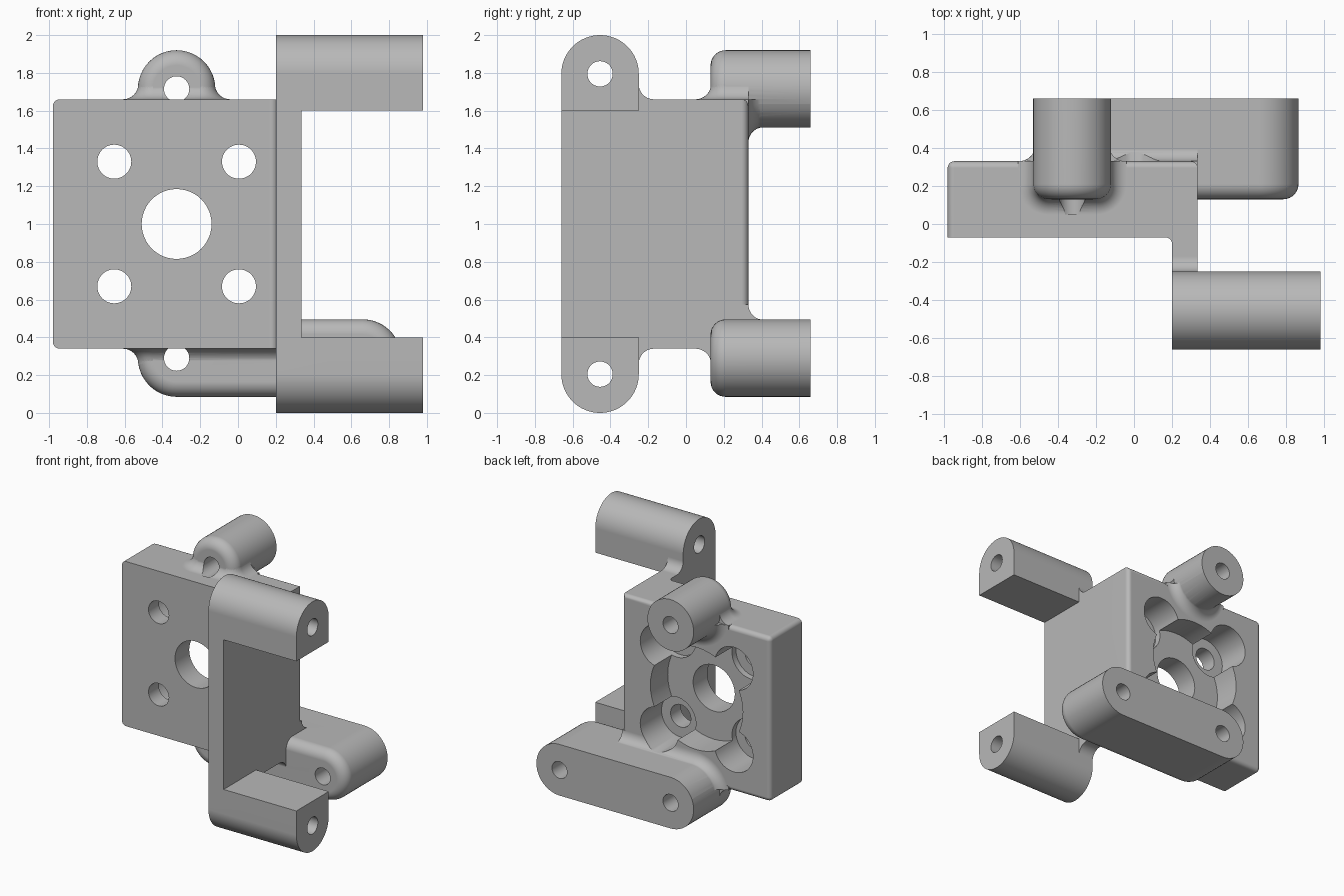
import bpy, bmesh
from math import sin, cos, pi, radians

if "Cube" in bpy.data.objects:
    bpy.data.objects.remove(bpy.data.objects["Cube"])

grey = bpy.data.materials.new("plain grey")
grey.use_nodes = True
color = (0.48, 0.48, 0.48, 1)
grey.diffuse_color = color
grey.node_tree.nodes["Principled BSDF"].inputs["Base Color"].default_value = color

CX = -0.325            # axis of the bores and the upper boss
R, HOLE, FIL = 0.205, 0.067, 0.08
BACK, LOW, HIGH, SIDE = 0.33, 0.34, 1.66, 0.335


def finish(name, bm):
    bmesh.ops.remove_doubles(bm, verts=bm.verts, dist=1e-5)
    bmesh.ops.recalc_face_normals(bm, faces=bm.faces)
    mesh = bpy.data.meshes.new(name)
    bm.to_mesh(mesh)
    bm.free()
    mesh.materials.append(grey)
    ob = bpy.data.objects.new(name, mesh)
    bpy.context.collection.objects.link(ob)
    return ob


def loft(name, rings):
    """Closed solid through rings of equal point count."""
    bm = bmesh.new()
    loops = [[bm.verts.new(p) for p in ring] for ring in rings]
    n = len(loops[0])
    for a, b in zip(loops, loops[1:]):
        for i in range(n):
            j = (i + 1) % n
            bm.faces.new((a[i], a[j], b[j], b[i]))
    bm.faces.new(loops[0])
    bm.faces.new(loops[-1])
    return finish(name, bm)


def prism(name, pts, axis, a, b):
    place = {"x": lambda u, v, w: (w, u, v),
             "y": lambda u, v, w: (u, w, v),
             "z": lambda u, v, w: (u, v, w)}[axis]
    return loft(name, [[place(u, v, w) for u, v in pts] for w in (a, b)])


def arc(u, v, r, a0, a1, n=24):
    return [(u + r * cos(radians(a0 + (a1 - a0) * i / n)),
             v + r * sin(radians(a0 + (a1 - a0) * i / n))) for i in range(n + 1)]


def rod(name, u, v, r, axis, a, b):
    return prism(name, arc(u, v, r, 0, 360, 48)[:-1], axis, a, b)


def box(name, x, y, z):
    return prism(name, [(x[0], y[0]), (x[1], y[0]), (x[1], y[1]), (x[0], y[1])], "z", *z)


def combine(target, other, op):
    mod = target.modifiers.new(op, "BOOLEAN")
    mod.operation, mod.solver, mod.object = op, "EXACT", other
    bpy.ops.object.select_all(action="DESELECT")
    bpy.context.view_layer.objects.active = target
    target.select_set(True)
    bpy.ops.object.modifier_apply(modifier=mod.name)
    bpy.data.objects.remove(other)


def slot_loft(name, x0, x1, z, profile):
    """Loft a stadium outline along y; profile is (y, radius) pairs."""
    return loft(name, [[(u, y, v) for u, v in
                        arc(x1, z, r, -90, 90) + arc(x0, z, r, 90, 270)]
                       for y, r in profile])


# Main block with rounded back and outer side edges
bm = bmesh.new()
bmesh.ops.create_cube(bm, size=1)
for v in bm.verts:
    v.co.x = -0.98 if v.co.x < 0 else SIDE
    v.co.y = -0.07 if v.co.y < 0 else BACK
    v.co.z = LOW if v.co.z < 0 else HIGH
soft = [e for e in bm.edges
        if all(v.co.y > 0 for v in e.verts)
        or (all(v.co.x < 0 for v in e.verts) and abs(e.verts[0].co.z - e.verts[1].co.z) < 0.1)]
bmesh.ops.bevel(bm, geom=soft, offset=0.035, segments=5, profile=0.5, affect="EDGES")
body = finish("bracket_body", bm)
parts = []

# Side plate, with fillets that lead into the lugs
upper = arc(-0.17, HIGH + FIL, FIL, 270, 180, 10) + [(-0.66, HIGH + FIL)]
outline = [(0, HIGH)] + upper + [(y, 2 - z) for y, z in reversed(upper)] + [(0, LOW)]
parts.append(prism("side_plate", outline, "x", 0.2, SIDE))
parts.append(prism("plate_fillet", arc(0.165, -0.105, 0.035, 90, 0, 8)
                   + [(0.21, -0.105), (0.21, -0.05), (0.165, -0.05)], "z", LOW, HIGH))

# Pair of hinge lugs
lug = arc(-0.455, 1.795, R, 0, 180, 32) + [(-0.66, 1.6), (-0.25, 1.6)]
parts.append(prism("upper_lug", lug, "x", 0.2, 0.98))
parts.append(prism("lower_lug", [(y, 2 - z) for y, z in lug], "x", 0.2, 0.98))

# Rear boss and rear bar, each with a rounded front, a flare and a skirt fillet
steps = [pi / 2 * i / 8 for i in range(9)]
rounded = [(0.21 - FIL * cos(t), R - FIL + FIL * sin(t)) for t in steps] + [(0.66, R)]
flare = ([(0.28, R + FIL)]
         + [(BACK + FIL - FIL * cos(t), R + FIL - 0.082 * sin(t)) for t in steps]
         + [(0.43, 0.19)])


def skirt(name, x0, x1, z, up, square_end):
    rings = []
    for h, e in [(-0.03, FIL)] + [(FIL - FIL * cos(t), FIL - 0.082 * sin(t)) for t in steps]:
        c = FIL + e
        left = arc(x0 + FIL, 0.21, c, 180, 270, 10)
        if square_end:
            right = [(x1, 0.13 - e)]
        else:
            right = arc(x1 - FIL, 0.21, c, 270, 360, 10)
        plan = [(x0 - e, BACK)] + left + right
        plan.append((right[-1][0], BACK))
        rings.append([(x, y, z + up * h) for x, y in plan])
    return loft(name, rings)


for name, x1, z in (("rear_boss", CX, 1.715), ("rear_bar", 0.66, 0.29)):
    top = z > 1
    parts.append(slot_loft(name, CX, x1, z, rounded))
    fillet = slot_loft(name + "_flare", CX, x1, z, flare)
    combine(fillet, box("clip", (-0.9, SIDE), (0, 1), (LOW, HIGH)), "INTERSECT")
    parts.append(fillet)
    parts.append(skirt(name + "_skirt", CX - R, CX + R if top else SIDE,
                       HIGH if top else LOW, 1 if top else -1, not top))

for part in parts:
    combine(body, part, "UNION")

# Central bore, corner counterbores and screw holes
cuts = [rod("centre_hole", CX, 1, 0.185, "y", -0.3, 0.8),
        rod("centre_recess", CX, 1, 0.41, "y", 0.11, 0.8)]
for dx in (-0.33, 0.33):
    for dz in (-0.33, 0.33):
        cuts.append(rod("corner_hole", CX + dx, 1 + dz, 0.09, "y", -0.15, 0.2))
        cuts.append(rod("corner_recess", CX + dx, 1 + dz, 0.17, "y", 0.06, 0.5))

# Holes through the boss, bar and lugs
for x, z in ((CX, 1.715), (CX, 0.29), (0.66, 0.29)):
    cuts.append(rod("rear_hole", x, z, HOLE, "y", 0.05, 0.8))
for z in (0.205, 1.795):
    cuts.append(rod("lug_hole", -0.455, z, HOLE, "x", 0, 1.2))

for cut in cuts:
    combine(body, cut, "DIFFERENCE")

# Smooth shading with crisp edges
bpy.ops.object.select_all(action="DESELECT")
bpy.context.view_layer.objects.active = body
body.select_set(True)
bpy.ops.object.shade_smooth_by_angle(angle=radians(30))
weighted = body.modifiers.new("weighted_normals", "WEIGHTED_NORMAL")
weighted.keep_sharp = True
